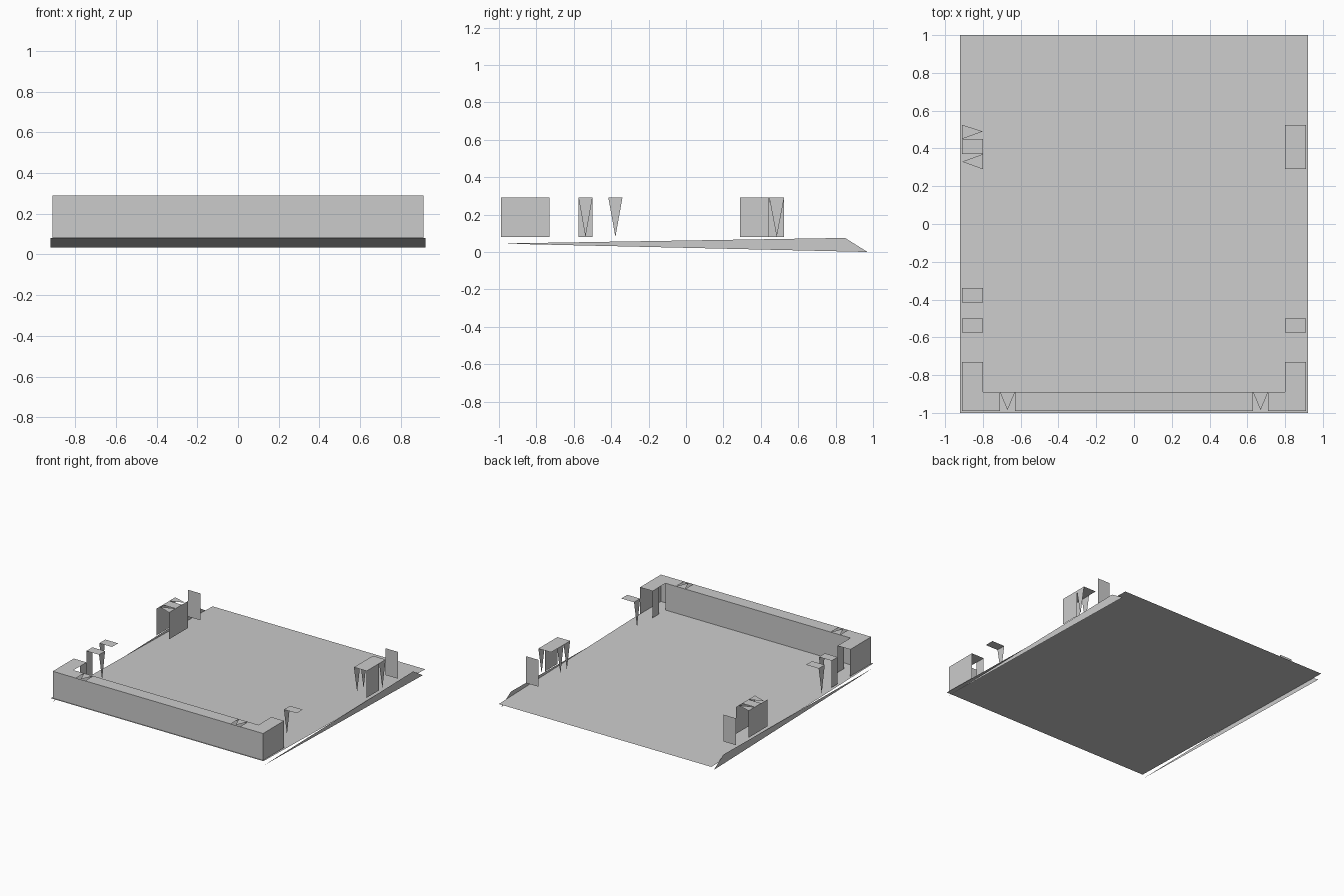
import bpy

if "Cube" in bpy.data.objects:
    bpy.data.objects.remove(bpy.data.objects["Cube"])

LOW, HIGH = 0.08, 0.29      # wall bottom and top
OUT, INN = 0.91, 0.80       # outer and inner wall planes


def sheet(name, faces):
    """One object made of separate flat faces."""
    verts, polys = [], []
    for f in faces:
        polys.append(range(len(verts), len(verts) + len(f)))
        verts += f
    me = bpy.data.meshes.new(name)
    me.from_pydata(verts, [], [list(p) for p in polys])
    ob = bpy.data.objects.new(name, me)
    bpy.context.collection.objects.link(ob)
    return ob


def wall_x(x, y0, y1):
    return [(x, y0, LOW), (x, y1, LOW), (x, y1, HIGH), (x, y0, HIGH)]


def wall_y(y, x0, x1):
    return [(x0, y, LOW), (x1, y, LOW), (x1, y, HIGH), (x0, y, HIGH)]


def spike_x(x, y0, y1):
    return [(x, (y0 + y1) / 2, LOW), (x, y1, HIGH), (x, y0, HIGH)]


def top(x0, x1, y0, y1):
    return [(x0, y0, HIGH), (x1, y0, HIGH), (x1, y1, HIGH), (x0, y1, HIGH)]


def top_poly(*pts):
    return [(x, y, HIGH) for x, y in pts]


# tilted floor sheet
sheet("floor", [[(-.92, -1, .08), (.92, -1, .08), (.92, 1, .035), (-.92, 1, .035)]])

# side skirts, front wall corners and rear end panels, on both sides
for s, side in ((-1, "left"), (1, "right")):
    sheet(side + "_skirt", [[(s * .92, -1, .045), (s * .92, .97, 0), (s * .92, .85, .075)]])
    sheet(side + "_front_corner", [
        wall_x(s * OUT, -.99, -.73),
        wall_x(s * INN, -.81, -.73),
        top(s * INN, s * OUT, -.89, -.73)])
    sheet(side + "_end_panel", [wall_y(.68, s * INN, s * OUT)])
    sheet(side + "_wall_cap", [
        top(s * .71, s * OUT, -.99, -.89),
        top_poly((s * .71, -.89), (s * .67, -.985), (s * .63, -.89))])

# front wall
sheet("front_wall", [wall_y(-.99, -OUT, OUT), wall_y(-.89, -INN, INN)])
sheet("front_wall_cap", [top(-.63, .63, -.99, -.89)])

# small posts along the sides
sheet("left_post_a", [top(-OUT, -INN, -.575, -.5), wall_x(-OUT, -.575, -.5),
                      spike_x(-INN, -.575, -.5)])
sheet("left_post_b", [top(-OUT, -INN, -.415, -.34), spike_x(-OUT, -.415, -.34)])
sheet("right_post", [top(INN, OUT, -.575, -.5), spike_x(INN, -.575, -.5)])

# rear blocks
sheet("left_rear_block", [
    wall_x(-OUT, .29, .525), wall_x(-INN, .29, .525),
    top(-OUT, -INN, .37, .45),
    top_poly((-OUT, .45), (-INN, .49), (-OUT, .525)),
    top_poly((-INN, .29), (-INN, .37), (-OUT, .33))])
sheet("right_rear_block", [
    top(INN, OUT, .29, .525),
    wall_x(OUT, .29, .445), spike_x(OUT, .445, .525),
    spike_x(INN, .29, .37), spike_x(INN, .37, .45)])
